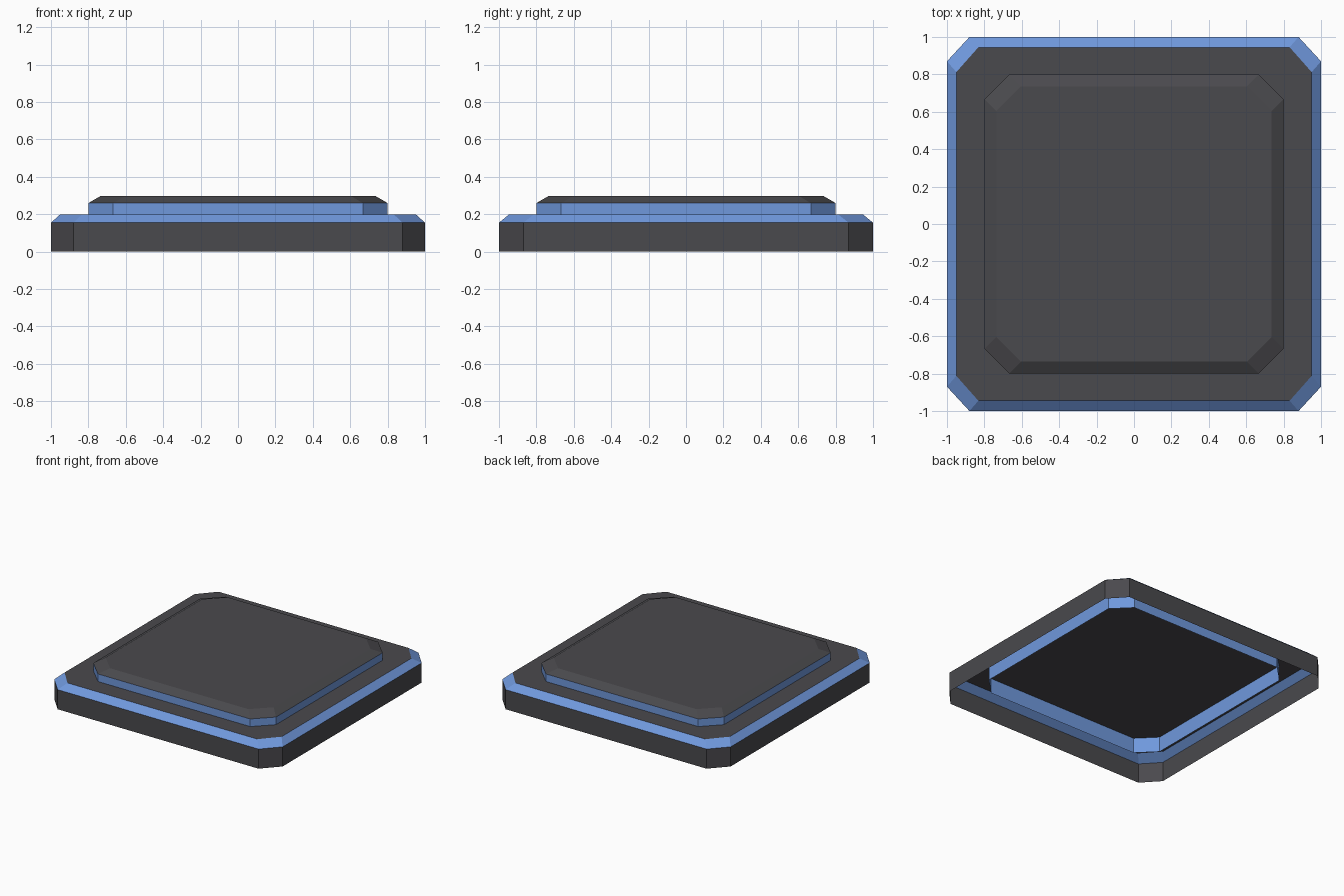
import bpy
import bmesh

cube = bpy.data.objects.get("Cube")
if cube:
    bpy.data.objects.remove(cube, do_unlink=True)


def make_material(name, colour):
    mat = bpy.data.materials.new(name)
    mat.use_nodes = True
    mat.diffuse_color = colour
    mat.node_tree.nodes["Principled BSDF"].inputs["Base Color"].default_value = colour
    return mat


DARK = make_material("dark grey", (0.068, 0.067, 0.074, 1))
BLUE = make_material("blue", (0.16, 0.315, 0.72, 1))


def octagon(hx, hy, cx, cy):
    """Outline of a rectangle with cut corners, counter-clockwise."""
    return [(hx, -cy), (hx, cy), (cx, hy), (-cx, hy),
            (-hx, cy), (-hx, -cy), (-cx, -hy), (cx, -hy)]


def open_tray(name, levels, bands):
    """Stack outlines into a shell, open below and capped on top."""
    bm = bmesh.new()
    loops = [[bm.verts.new((x, y, z)) for x, y in octagon(*shape)]
             for z, shape in levels]
    for band, (low, high) in enumerate(zip(loops, loops[1:])):
        for i in range(len(low)):
            j = (i + 1) % len(low)
            face = bm.faces.new((low[i], low[j], high[j], high[i]))
            face.material_index = bands[band]
    bm.faces.new(loops[-1]).material_index = 0
    mesh = bpy.data.meshes.new(name)
    bm.to_mesh(mesh)
    bm.free()
    mesh.materials.append(DARK)
    mesh.materials.append(BLUE)
    obj = bpy.data.objects.new(name, mesh)
    bpy.context.collection.objects.link(obj)
    return obj


# Wide base: dark wall, blue bevel, dark top
base_foot = (1.0, 1.0, 0.88, 0.87)
open_tray("base_plate",
          [(0, base_foot), (0.155, base_foot), (0.2, (0.95, 0.945, 0.832, 0.812))],
          bands=(0, 1))

# Raised panel: blue wall reaching down inside the base, dark bevel and top
panel_foot = (0.8, 0.8, 0.667, 0.667)
open_tray("raised_panel",
          [(0.08, panel_foot), (0.26, panel_foot), (0.297, (0.736, 0.736, 0.605, 0.605))],
          bands=(1, 0))
